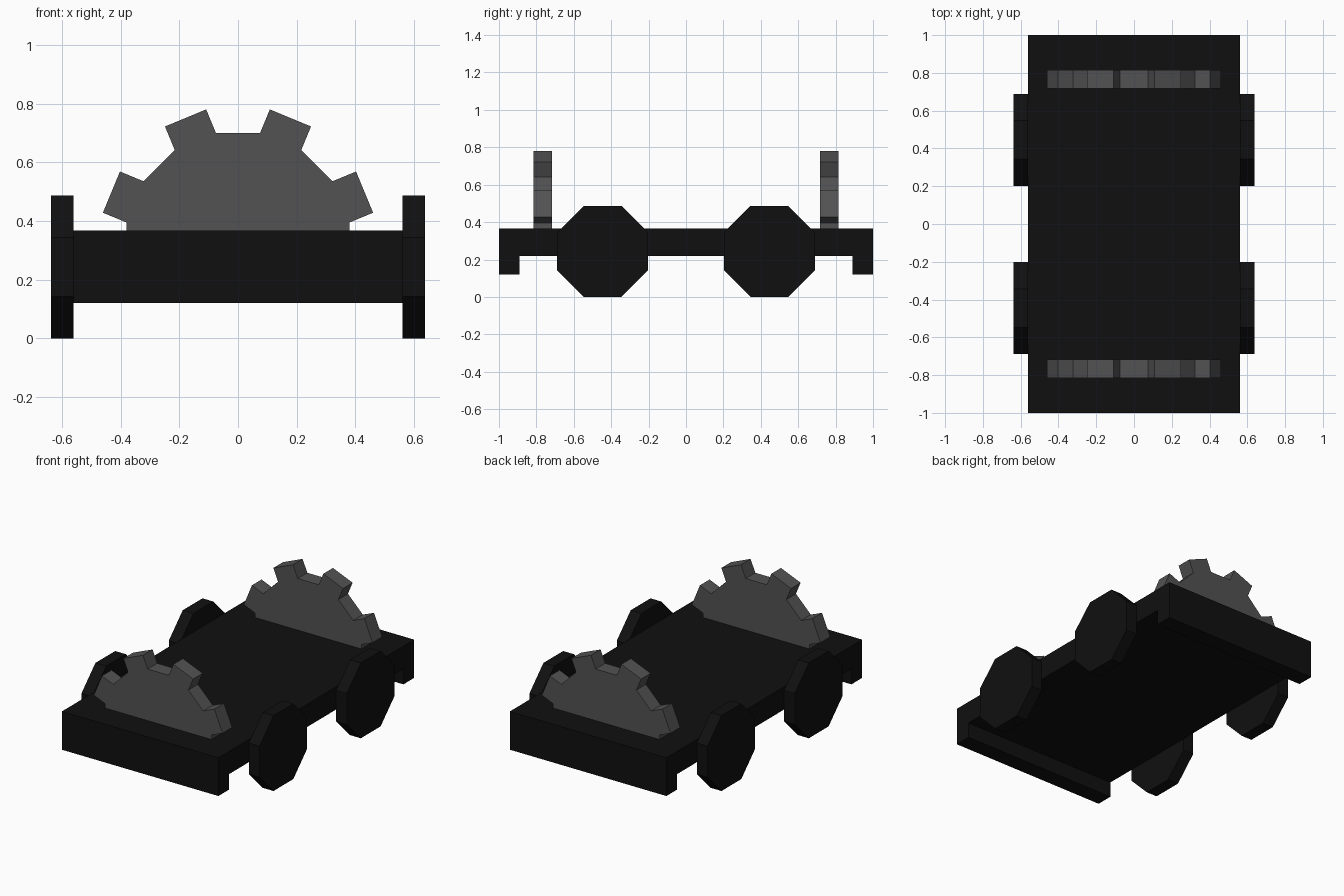
import bpy, bmesh
from math import cos, sin, pi, radians
from mathutils import Vector

if "Cube" in bpy.data.objects:
    bpy.data.objects.remove(bpy.data.objects["Cube"])


def material(name, v):
    m = bpy.data.materials.new(name)
    m.diffuse_color = (v, v, v, 1)
    m.use_nodes = True
    m.node_tree.nodes["Principled BSDF"].inputs["Base Color"].default_value = m.diffuse_color
    return m


BLACK = material("black", 0.005)
GREY = material("dark grey", 0.085)


def prism(name, points, extrude, mat):
    """Extrude a closed 3D outline along a vector into a solid."""
    bm = bmesh.new()
    face = bm.faces.new([bm.verts.new(p) for p in points])
    ext = bmesh.ops.extrude_face_region(bm, geom=[face], use_keep_orig=True)
    verts = [g for g in ext["geom"] if isinstance(g, bmesh.types.BMVert)]
    bmesh.ops.translate(bm, verts=verts, vec=Vector(extrude))
    bmesh.ops.recalc_face_normals(bm, faces=bm.faces)
    mesh = bpy.data.meshes.new(name)
    bm.to_mesh(mesh)
    bm.free()
    mesh.materials.append(mat)
    obj = bpy.data.objects.new(name, mesh)
    bpy.context.collection.objects.link(obj)
    return obj


# Deck with a downward lip at each end (side profile in y, z)
half = [(0.89, 0.22), (0.89, 0.12), (1.0, 0.12), (1.0, 0.367)]
profile = half + [(-y, z) for y, z in reversed(half)]
prism("deck", [(-0.56, y, z) for y, z in profile], (1.12, 0, 0), BLACK)

# Four octagonal wheels against the deck sides
R = 0.2435 / cos(pi / 8)
for sx, side in ((-1, "left"), (1, "right")):
    for cy, end in ((-0.446, "front"), (0.446, "back")):
        ring = [(sx * 0.56, cy + R * cos(pi / 8 + k * pi / 4),
                 0.2435 + R * sin(pi / 8 + k * pi / 4)) for k in range(8)]
        prism(f"wheel_{end}_{side}", ring, (sx * 0.077, 0, 0), BLACK)

# Half gears standing on the deck: four square teeth each
gear = [(0.38, 0.33)]
for a in (22.5, 67.5, 112.5, 157.5):
    c, s = cos(radians(a)), sin(radians(a))
    for r, w in ((0.38, -0.076), (0.467, -0.076), (0.467, 0.076), (0.38, 0.076)):
        gear.append((r * c - w * s, 0.32 + r * s + w * c))
gear.append((-0.38, 0.33))
for y0, end in ((-0.815, "front"), (0.717, "back")):
    prism(f"half_gear_{end}", [(x, y0, z) for x, z in gear], (0, 0.098, 0), GREY)
